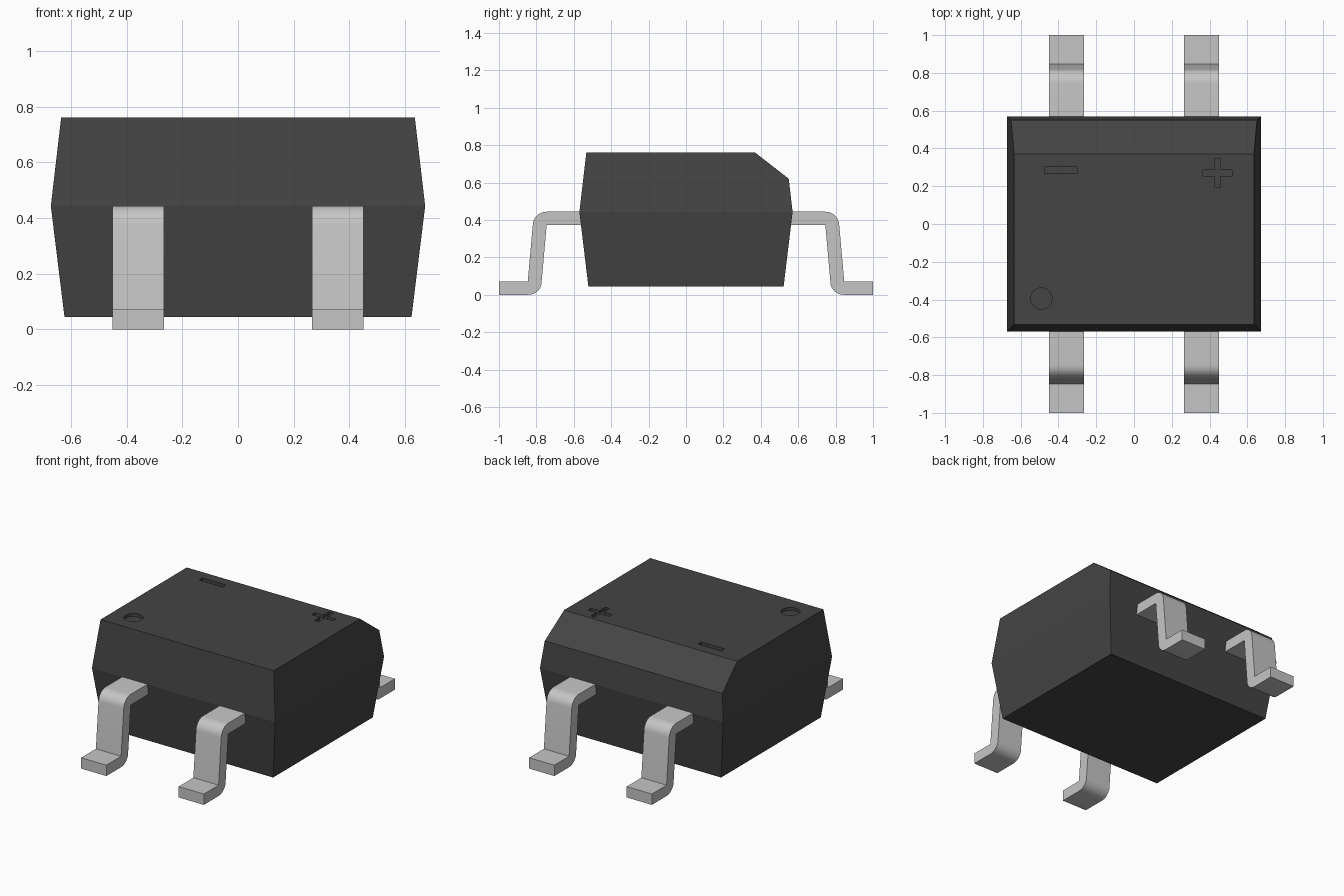
import bpy, bmesh, math
from mathutils import Vector

cube = bpy.data.objects.get("Cube")
if cube:
    bpy.data.objects.remove(cube, do_unlink=True)


def material(name, value, metallic=0.0):
    mat = bpy.data.materials.new(name)
    mat.use_nodes = True
    color = (value, value, value, 1)
    mat.diffuse_color = color
    bsdf = mat.node_tree.nodes["Principled BSDF"]
    bsdf.inputs["Base Color"].default_value = color
    bsdf.inputs["Roughness"].default_value = 0.6
    bsdf.inputs["Metallic"].default_value = metallic
    return mat


black = material("black plastic", 0.058)
silver = material("silver metal", 0.56)


def finish(name, bm, mat):
    bmesh.ops.recalc_face_normals(bm, faces=bm.faces)
    mesh = bpy.data.meshes.new(name)
    bm.to_mesh(mesh)
    bm.free()
    mesh.materials.append(mat)
    obj = bpy.data.objects.new(name, mesh)
    bpy.context.collection.objects.link(obj)
    return obj


def prism(bm, points, direction):
    """Extrude a closed polygon along a direction."""
    face = bm.faces.new([bm.verts.new(p) for p in points])
    ext = bmesh.ops.extrude_face_region(bm, geom=[face], use_keep_orig=True)
    verts = [g for g in ext["geom"] if isinstance(g, bmesh.types.BMVert)]
    bmesh.ops.translate(bm, verts=verts, vec=Vector(direction))


# Body: three stacked rectangles, widest at the mould parting line
TOP = 0.76
bm = bmesh.new()
rings = []
for x, y, z in [(0.623, 0.522, 0.045), (0.672, 0.57, 0.443), (0.635, 0.533, TOP)]:
    rings.append([bm.verts.new((sx * x, sy * y, z))
                  for sx, sy in [(-1, -1), (1, -1), (1, 1), (-1, 1)]])
for low, high in zip(rings, rings[1:]):
    for i in range(4):
        j = (i + 1) % 4
        bm.faces.new([low[i], low[j], high[j], high[i]])
bm.faces.new(rings[0][::-1])
bm.faces.new(rings[-1])

# Sloped cut along the upper back edge
cut = bmesh.ops.bisect_plane(bm, geom=bm.verts[:] + bm.edges[:] + bm.faces[:],
                             plane_co=(0, 0.37, TOP), plane_no=(0, 0.14, 0.18),
                             clear_outer=True)
edges = [g for g in cut["geom_cut"] if isinstance(g, bmesh.types.BMEdge)]
bmesh.ops.contextual_create(bm, geom=edges)
body = finish("body", bm, black)

# Engraved marks: minus, plus and pin one dot
a, b = 0.016, 0.077
plus = [(-a, -b), (a, -b), (a, -a), (b, -a), (b, a), (a, a),
        (a, b), (-a, b), (-a, a), (-b, a), (-b, -a), (-a, -a)]
minus = [(-0.087, -0.018), (0.087, -0.018), (0.087, 0.018), (-0.087, 0.018)]
dot = [(0.057 * math.cos(math.tau * i / 32), 0.057 * math.sin(math.tau * i / 32))
       for i in range(32)]
bm = bmesh.new()
for shape, cx, cy in [(plus, 0.441, 0.27), (minus, -0.386, 0.285), (dot, -0.49, -0.395)]:
    prism(bm, [(cx + x, cy + y, TOP - 0.02) for x, y in shape], (0, 0, 0.1))
cutter = finish("mark_cutter", bm, black)
cutter.hide_render = True
mod = body.modifiers.new("marks", "BOOLEAN")
mod.operation = "DIFFERENCE"
mod.solver = "EXACT"
mod.object = cutter
bpy.context.view_layer.objects.active = body
bpy.ops.object.modifier_apply(modifier=mod.name)
bpy.data.objects.remove(cutter, do_unlink=True)


# Leads: gull-wing strip profile with rounded outer bends
def arc(cy, cz, r, start, end, steps=8):
    angles = [math.radians(start + (end - start) * i / steps) for i in range(steps + 1)]
    return [(cy + r * math.cos(t), cz + r * math.sin(t)) for t in angles]


profile = [(0.5, 0.373), (0.745, 0.373)]
profile += arc(0.843, 0.072, 0.072, 175, 270)
profile += [(1.0, 0.0), (1.0, 0.072), (0.846, 0.072)]
profile += arc(0.746, 0.371, 0.073, 5, 90)
profile += [(0.5, 0.444)]

for side, sy in [("front", -1), ("back", 1)]:
    for hand, sx in [("right", -1), ("left", 1)]:
        bm = bmesh.new()
        prism(bm, [(sx * 0.265, sy * y, z) for y, z in profile], (sx * 0.185, 0, 0))
        lead = finish(f"{side}_{hand}_lead", bm, silver)
        bpy.ops.object.select_all(action="DESELECT")
        lead.select_set(True)
        bpy.context.view_layer.objects.active = lead
        bpy.ops.object.shade_smooth_by_angle(angle=math.radians(30))
